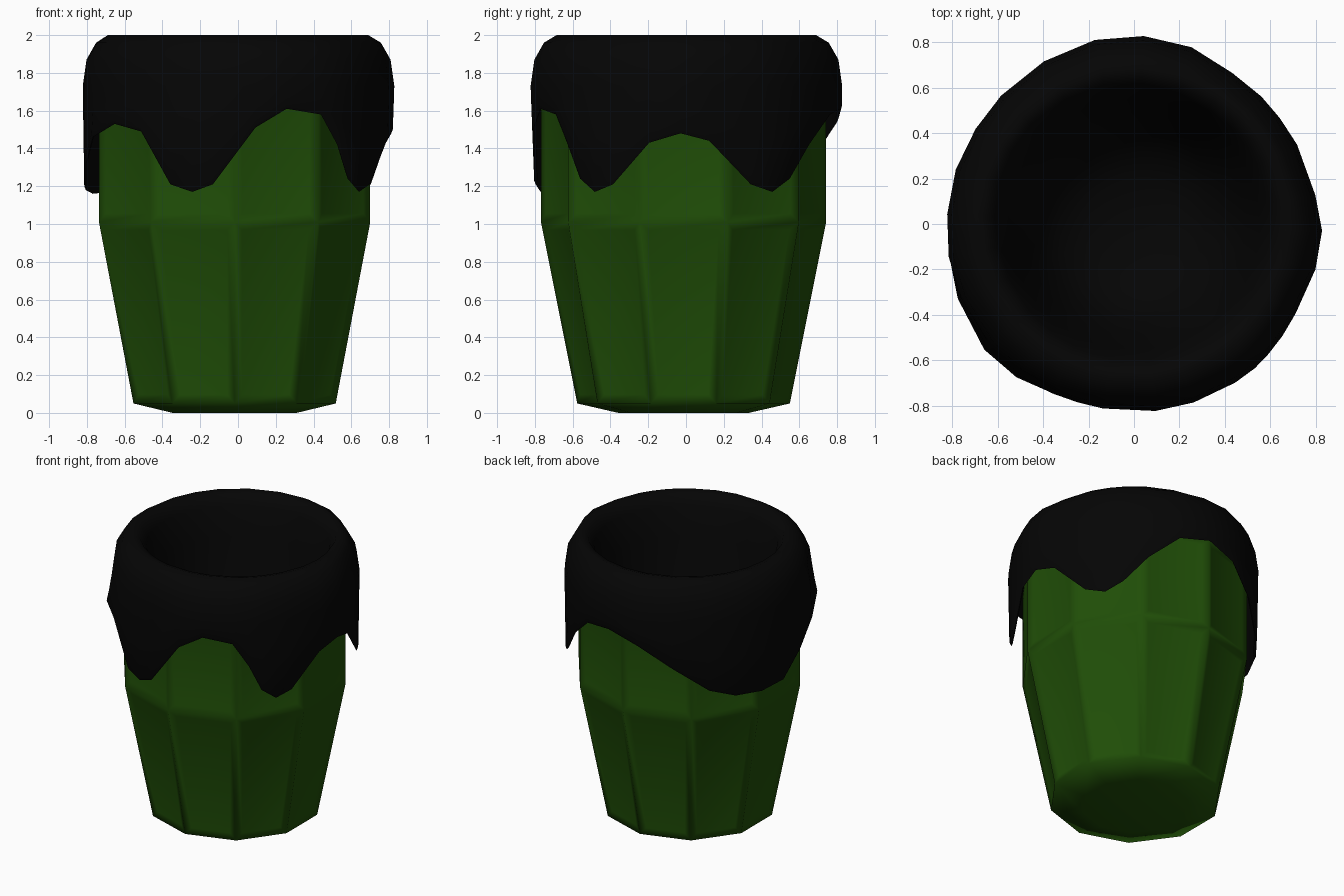
import bpy, bmesh, math

if "Cube" in bpy.data.objects:
    bpy.data.objects.remove(bpy.data.objects["Cube"])

def material(name, rgb):
    m = bpy.data.materials.new(name)
    m.diffuse_color = (*rgb, 1)
    m.use_nodes = True
    m.node_tree.nodes["Principled BSDF"].inputs["Base Color"].default_value = m.diffuse_color
    return m

green = material("dark green", (0.014, 0.075, 0.0022))
black = material("black", (0.0015, 0.0015, 0.0015))

def loft(name, rings, mat, cap_start=False, cap_end=False, panel=None):
    """Join equal-length rings into a skin; panel = (ring bands, width, depth) insets those faces."""
    bm = bmesh.new()
    loops = [[bm.verts.new(p) for p in ring] for ring in rings]
    n = len(loops[0])
    bands = []
    for a, b in zip(loops, loops[1:]):
        bands.append([bm.faces.new((a[i], a[(i + 1) % n], b[(i + 1) % n], b[i]))
                      for i in range(n)])
    if cap_start:
        bm.faces.new(loops[0][::-1])
    if cap_end:
        bm.faces.new(loops[-1])
    bm.normal_update()
    if panel:
        which, width, depth = panel
        for k in which:
            bmesh.ops.inset_individual(bm, faces=bands[k], thickness=width,
                                       depth=-depth, use_even_offset=True)
            bm.normal_update()
    mesh = bpy.data.meshes.new(name)
    bm.to_mesh(mesh)
    bm.free()
    mesh.materials.append(mat)
    obj = bpy.data.objects.new(name, mesh)
    bpy.context.collection.objects.link(obj)
    return obj

def smooth(obj, degrees):
    bpy.ops.object.select_all(action='DESELECT')
    obj.select_set(True)
    bpy.context.view_layer.objects.active = obj
    bpy.ops.object.shade_smooth_by_angle(angle=math.radians(degrees))

# Ten-sided tapered cup with a chamfered foot, open top and sunken panels between ribs
def decagon(r, z):
    return [(r * math.sin(i * math.tau / 10) - 0.018,
             -r * math.cos(i * math.tau / 10) - 0.013, z) for i in range(10)]

cup = loft("cup_body", [decagon(r, z) for r, z in
           ((0.345, 0), (0.563, 0.05), (0.755, 1.01), (0.755, 1.68))],
           green, cap_start=True, panel=((1, 2), 0.045, 0.012))
smooth(cup, 100)

# Dripping collar: lower edge as (degrees from the front towards +x, height, radius)
drips = [(6.5, 1.51, .82), (18.5, 1.61, .82), (32.5, 1.58, .825), (40, 1.42, .825),
         (46, 1.24, .815), (53, 1.17, .81), (61, 1.21, .805), (76, 1.43, .815),
         (88, 1.48, .82), (99, 1.44, .80), (116, 1.21, .79), (126, 1.17, .785),
         (135, 1.24, .785), (147, 1.42, .785), (162, 1.58, .81), (177, 1.61, .828),
         (192, 1.54, .826), (209, 1.39, .81), (226, 1.23, .805), (239, 1.17, .805),
         (253, 1.16, .812), (267, 1.18, .815), (280, 1.32, .825), (293, 1.46, .842),
         (310, 1.53, .86), (322.5, 1.49, .85), (334, 1.21, .825), (342.5, 1.17, .815),
         (350.5, 1.21, .815)]

def ring(radius, height):
    """radius and height are functions of the drip's height and radius."""
    pts = []
    for a, d, e in drips:
        r, t = radius(d, e), math.radians(a)
        pts.append((r * math.sin(t), -r * math.cos(t), height(d, e)))
    return pts

def rim(e):
    return min(0.828, e + 0.008)

def flat(r, z):
    return ring(lambda d, e: r, lambda d, e: z)

collar = loft("dripping_collar", [
    ring(lambda d, e: rim(e) - 0.06, lambda d, e: 1.85),          # hidden lining
    ring(lambda d, e: rim(e) - 0.02, lambda d, e: 1.72),
    ring(lambda d, e: e - 0.018, lambda d, e: d + 0.02),
    ring(lambda d, e: e - 0.008, lambda d, e: d),                 # drip lip
    ring(lambda d, e: e, lambda d, e: d + 0.02),
    ring(lambda d, e: (e + rim(e)) / 2, lambda d, e: (d + 1.73) / 2),
    ring(lambda d, e: rim(e), lambda d, e: 1.73),
    ring(lambda d, e: rim(e) * 0.976, lambda d, e: 1.87),
    ring(lambda d, e: rim(e) * 0.914, lambda d, e: 1.96),
    flat(0.69, 2.0), flat(0.64, 1.985), flat(0.60, 1.92),         # rolled rim
    flat(0.555, 1.72), flat(0.49, 1.43), flat(0.42, 1.22),        # hollow bowl
    flat(0.33, 1.09), flat(0.20, 1.02), flat(0.05, 1.0)],
    black, cap_end=True)
smooth(collar, 75)
